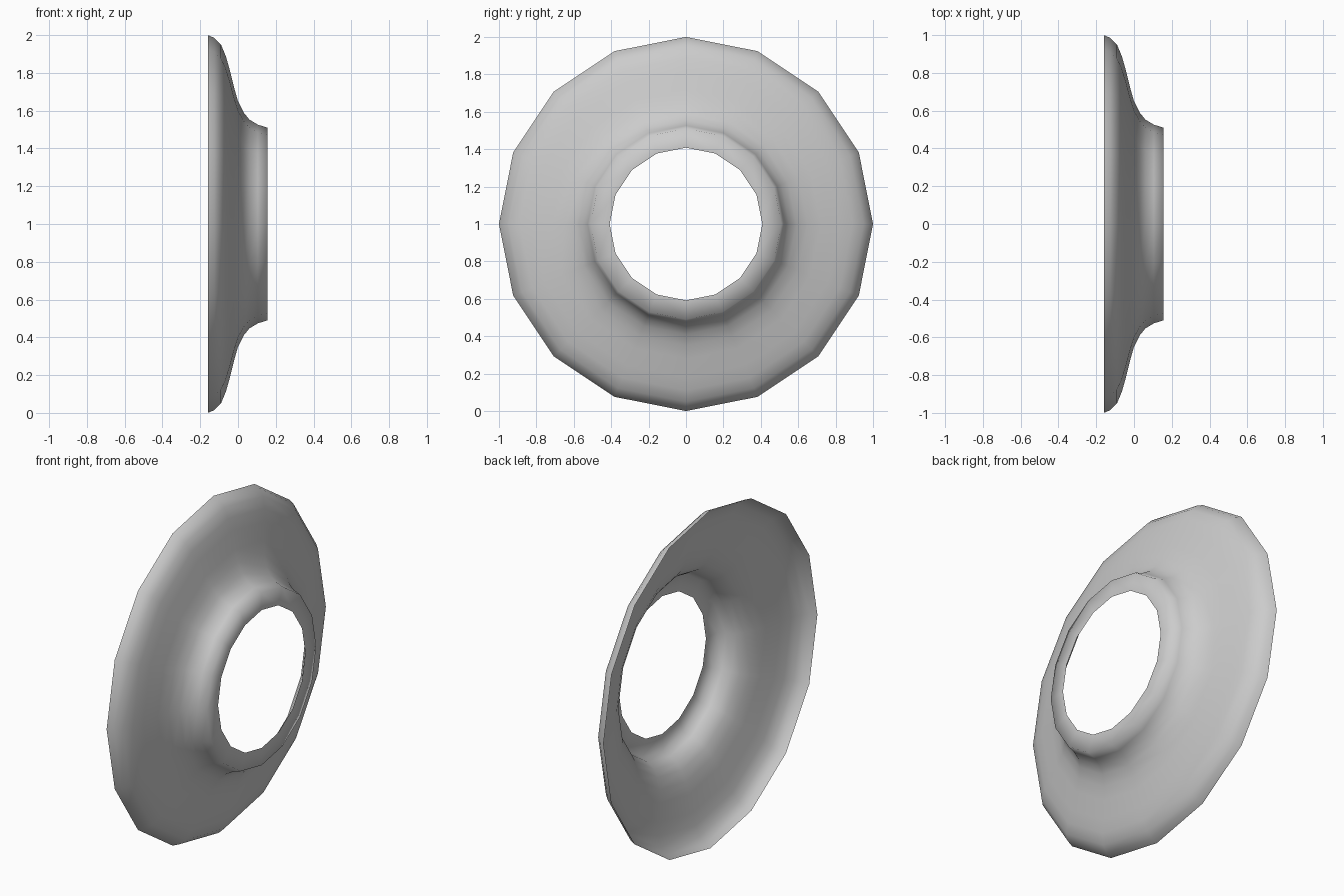
import bpy, bmesh, math
from mathutils import Vector, Matrix

if "Cube" in bpy.data.objects:
    bpy.data.objects.remove(bpy.data.objects["Cube"])

SIDES = 16

# Flared profile as (x, radius), from the outer rim to the neck and the inner lip
profile = [(-0.16, 1.0), (-0.125, 0.985), (-0.09, 0.95), (-0.065, 0.89),
           (-0.045, 0.82), (-0.02, 0.72), (0.0, 0.65), (0.03, 0.59),
           (0.06, 0.553), (0.105, 0.526), (0.155, 0.51), (0.155, 0.408)]

# Revolve the profile around the horizontal x axis as an open thin shell
bm = bmesh.new()
rings = []
for x, r in profile:
    rings.append([bm.verts.new((x,
                                r * math.sin(2 * math.pi * i / SIDES),
                                1 + r * math.cos(2 * math.pi * i / SIDES)))
                  for i in range(SIDES)])
for a, b in zip(rings, rings[1:]):
    for i in range(SIDES):
        j = (i + 1) % SIDES
        f = bm.faces.new((a[i], a[j], b[j], b[i]))
        f.smooth = True

# Make the outside of the flare face +x
bm.normal_update()
if sum(f.normal.x * f.calc_area() for f in bm.faces) < 0:
    bmesh.ops.reverse_faces(bm, faces=bm.faces[:])

mesh = bpy.data.meshes.new("flared_ring")
bm.to_mesh(mesh)
bm.free()
ring = bpy.data.objects.new("flared_ring", mesh)
bpy.context.collection.objects.link(ring)
